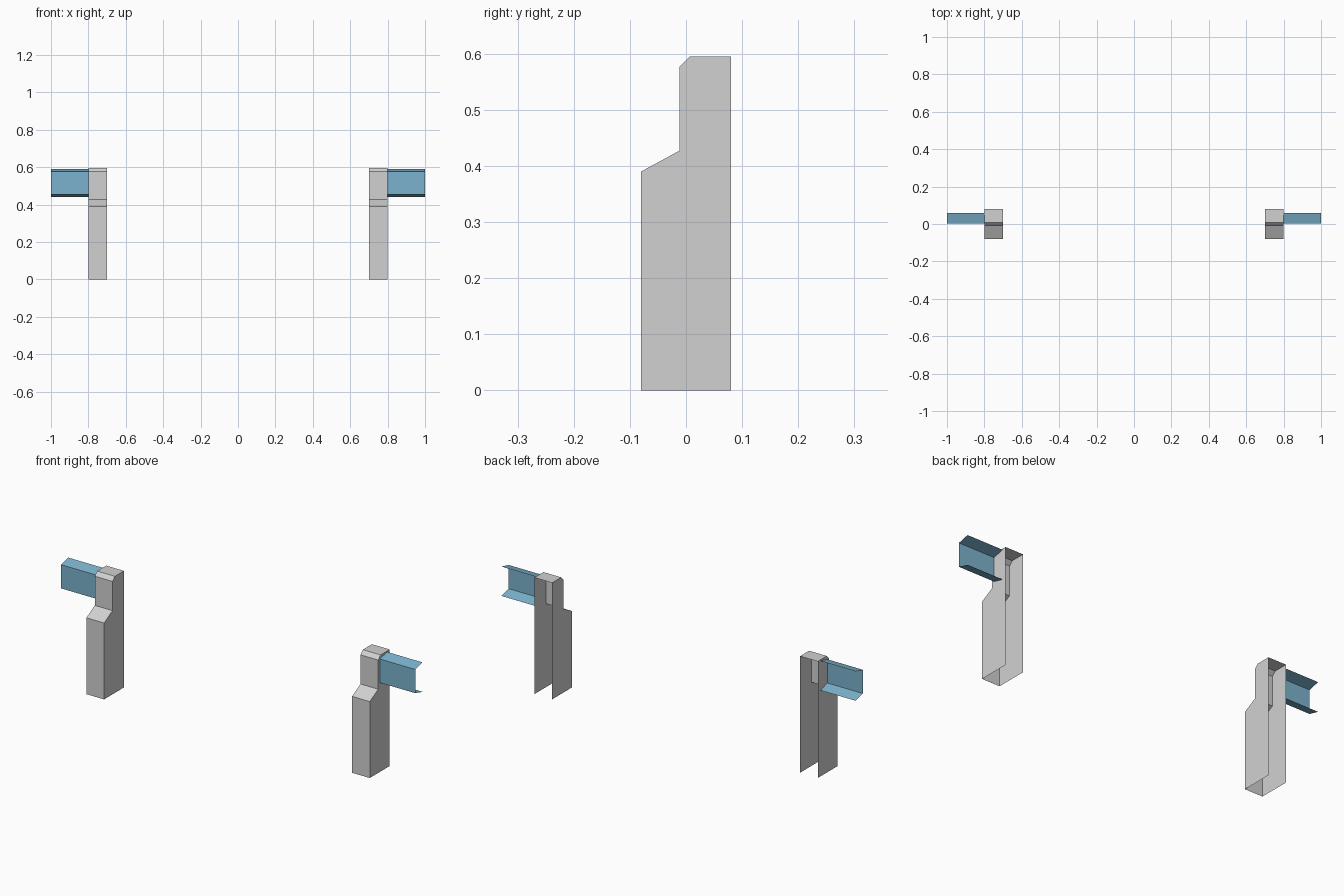
import bpy, bmesh

if "Cube" in bpy.data.objects:
    bpy.data.objects.remove(bpy.data.objects["Cube"])


def material(name, rgb):
    m = bpy.data.materials.new(name)
    m.diffuse_color = (*rgb, 1)
    m.use_nodes = True
    m.node_tree.nodes["Principled BSDF"].inputs["Base Color"].default_value = m.diffuse_color
    return m


grey = material("light grey", (0.64, 0.64, 0.64))
blue = material("steel blue", (0.20, 0.45, 0.62))


def sheet(name, profile, x0, x1, mat, caps=()):
    """Sweep an open (y, z) profile along x; optional end plates add extra points."""
    bm = bmesh.new()
    a = [bm.verts.new((x0, y, z)) for y, z in profile]
    b = [bm.verts.new((x1, y, z)) for y, z in profile]
    for i in range(len(profile) - 1):
        bm.faces.new((a[i], a[i + 1], b[i + 1], b[i]))
    if caps:
        a += [bm.verts.new((x0, y, z)) for y, z in caps]
        b += [bm.verts.new((x1, y, z)) for y, z in caps]
        bm.faces.new(a)
        bm.faces.new(b[::-1])
    # make the faces point outward: first strip face is a front face
    bmesh.ops.recalc_face_normals(bm, faces=bm.faces)
    bm.faces.ensure_lookup_table()
    front = min(bm.faces, key=lambda f: -abs(f.normal.y))
    if front.normal.y > 0:
        bmesh.ops.reverse_faces(bm, faces=bm.faces)
    me = bpy.data.meshes.new(name)
    bm.to_mesh(me)
    bm.free()
    me.materials.append(mat)
    ob = bpy.data.objects.new(name, me)
    bpy.context.collection.objects.link(ob)


# Stepped post shell, open at the back and bottom
post = [(-0.08, 0), (-0.08, 0.39), (-0.012, 0.427), (-0.012, 0.576),
        (0.007, 0.595), (0.08, 0.595)]
# Channel rail: web with two flared flanges
rail = [(0.06, 0.44), (0.002, 0.455), (0.002, 0.576), (0.06, 0.59)]

for side, s in (("left", -1), ("right", 1)):
    sheet(side + "_post", post, *sorted((0.7 * s, 0.8 * s)), grey, caps=[(0.08, 0)])
    sheet(side + "_rail", rail, *sorted((0.8 * s, 1.0 * s)), blue)
